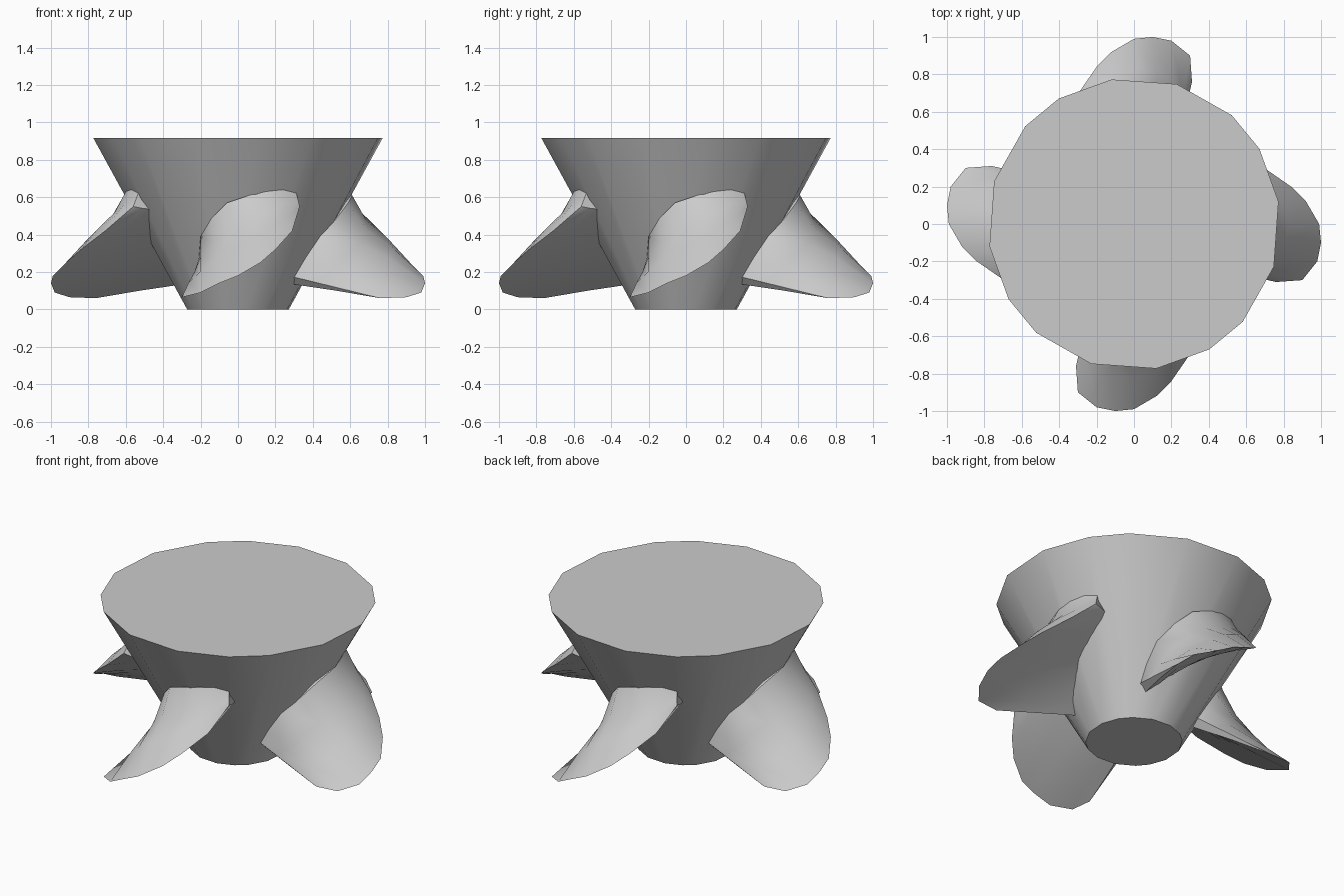
import bpy
import bmesh
from math import cos, sin, pi, radians
from mathutils import Vector, Matrix

if "Cube" in bpy.data.objects:
    bpy.data.objects.remove(bpy.data.objects["Cube"])

# Single grey material
grey = bpy.data.materials.new("plain grey")
grey.use_nodes = True
grey.diffuse_color = (0.6, 0.6, 0.6, 1)
grey.node_tree.nodes["Principled BSDF"].inputs["Base Color"].default_value = (0.6, 0.6, 0.6, 1)


def make_object(name, bm, angle):
    bmesh.ops.recalc_face_normals(bm, faces=bm.faces)
    mesh = bpy.data.meshes.new(name)
    bm.to_mesh(mesh)
    bm.free()
    mesh.materials.append(grey)
    obj = bpy.data.objects.new(name, mesh)
    bpy.context.collection.objects.link(obj)
    bpy.ops.object.select_all(action="DESELECT")
    obj.select_set(True)
    bpy.context.view_layer.objects.active = obj
    bpy.ops.object.shade_smooth_by_angle(angle=radians(angle))
    return obj


def bridge(bm, a, b):
    for i in range(len(a)):
        j = (i + 1) % len(a)
        bm.faces.new((a[i], a[j], b[j], b[i]))


# Tapered hub with slightly uneven facets, repeated every quarter turn
bm = bmesh.new()
angles = [radians(a + 90 * q) for q in range(4) for a in (8.8, 31, 48, 73)]
bottom, top = [[bm.verts.new((r * cos(a), r * sin(a), z)) for a in angles]
               for r, z in ((0.275, 0), (0.782, 0.915))]
bridge(bm, bottom, top)
bm.faces.new(bottom)
bm.faces.new(top)
make_object("hub", bm, 35)

# Blade stations from leading to trailing edge: upper root, rim, lower root
stations = [
    ((-.21, -.31, .17), (-.31, -.76, .06), (-.17, -.29, .14)),
    ((-.21, -.36, .27), (-.30, -.90, .065), (-.11, -.35, .19)),
    ((-.20, -.44, .39), (-.20, -.98, .09), (-.05, -.40, .25)),
    ((-.14, -.53, .49), (-.10, -1.0, .14), (.02, -.43, .31)),
    ((-.06, -.59, .57), (.00, -.99, .18), (.09, -.45, .37)),
    ((.06, -.61, .61), (.12, -.92, .25), (.16, -.47, .42)),
    ((.15, -.60, .63), (.20, -.84, .32), (.22, -.48, .46)),
    ((.24, -.57, .64), (.29, -.71, .42), (.28, -.48, .50)),
    ((.31, -.53, .63), (.33, -.56, .55), (.32, -.46, .53)),
]


def sink(p, f):
    return Vector((p.x * f, p.y * f, p.z))


def build_blade(name, turn):
    bm = bmesh.new()
    rings = []
    for k, row in enumerate(stations):
        upper, rim, lower = map(Vector, row)
        # concave fillet on the upper face, fading out at both ends
        dip = Vector((0, 0, -0.05 * sin(pi * k / (len(stations) - 1))))
        section = [sink(lower, 0.88), sink(upper, 0.85), upper,
                   upper.lerp(rim, 0.25) + dip, upper.lerp(rim, 0.6) + dip * 0.2,
                   rim, lower.lerp(rim, 0.5)]
        rings.append([bm.verts.new(p) for p in section])
    for a, b in zip(rings, rings[1:]):
        bridge(bm, a, b)
    bm.faces.new(rings[0])
    bm.faces.new(rings[-1])
    bm.transform(Matrix.Rotation(turn, 4, "Z"))
    make_object(name, bm, 40)


for i, side in enumerate(("front", "left", "back", "right")):
    build_blade(side + "_blade", i * pi / 2)
